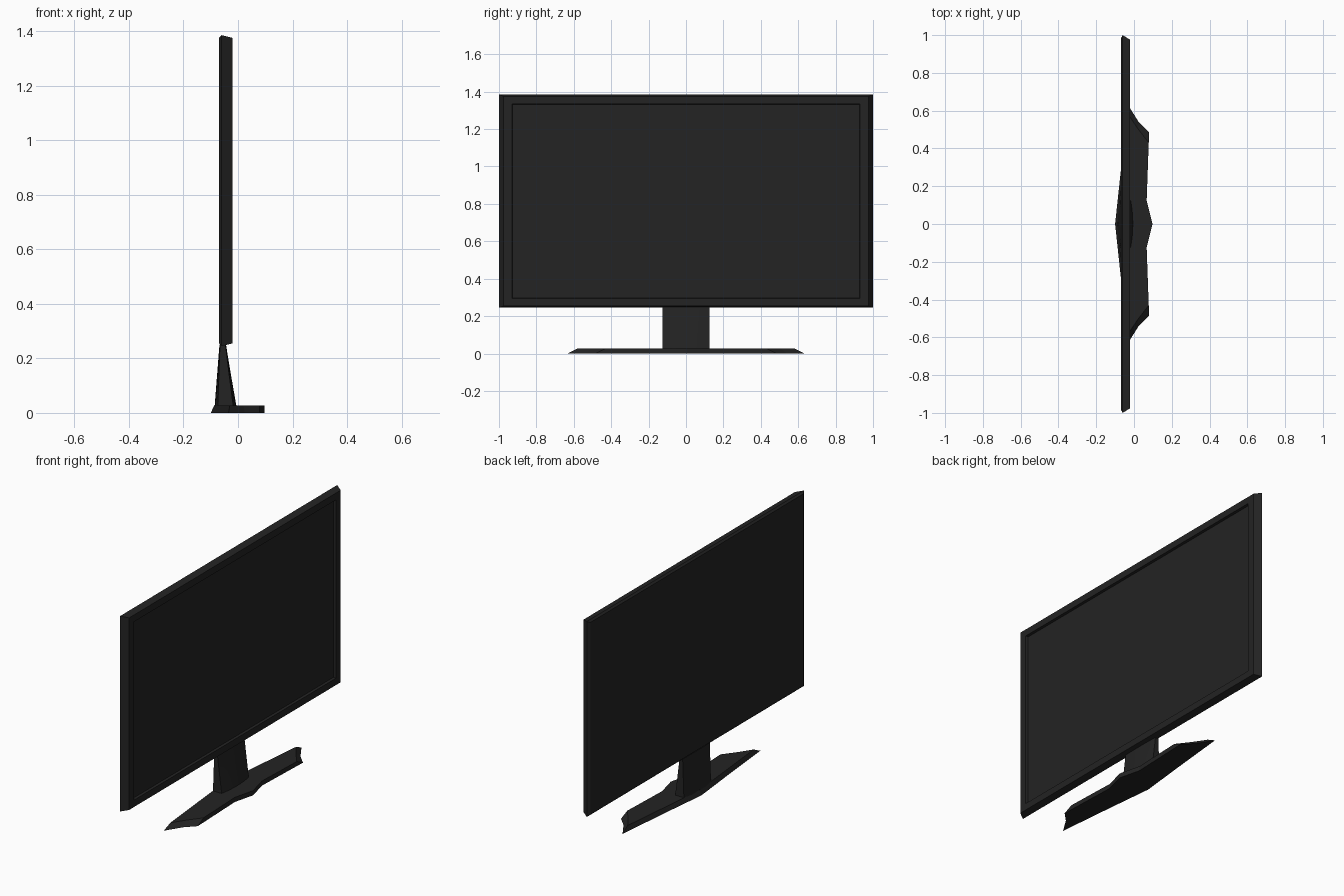
import bpy
import bmesh
import math

if "Cube" in bpy.data.objects:
    bpy.data.objects.remove(bpy.data.objects["Cube"])

black = bpy.data.materials.new("matte_black")
black.diffuse_color = (0.017, 0.017, 0.017, 1)
black.use_nodes = True
black.node_tree.nodes["Principled BSDF"].inputs["Base Color"].default_value = black.diffuse_color


def loft(name, rings, smooth=False):
    """Skin equal-length rings of points and cap both ends."""
    bm = bmesh.new()
    loops = [[bm.verts.new(p) for p in ring] for ring in rings]
    n = len(loops[0])
    for a, b in zip(loops, loops[1:]):
        for i in range(n):
            j = (i + 1) % n
            bm.faces.new((a[i], a[j], b[j], b[i]))
    bm.faces.new(loops[0][::-1])
    bm.faces.new(loops[-1])
    bmesh.ops.recalc_face_normals(bm, faces=bm.faces)
    me = bpy.data.meshes.new(name)
    bm.to_mesh(me)
    bm.free()
    ob = bpy.data.objects.new(name, me)
    bpy.context.collection.objects.link(ob)
    me.materials.append(black)
    if smooth:
        bpy.context.view_layer.objects.active = ob
        ob.select_set(True)
        bpy.ops.object.shade_smooth_by_angle(angle=math.radians(35))
        ob.select_set(False)
    return ob


def rect(x, inset_y, inset_z):
    """Rectangle of the monitor at depth x, inset from its outer edge."""
    hy, hz, c = 1.0 - inset_y, 0.57 - inset_z, 0.815
    return [(x, -hy, c - hz), (x, hy, c - hz), (x, hy, c + hz), (x, -hy, c + hz)]


# Monitor: back, widest rim, bezel front, and recessed screen
loft("monitor_panel", [
    rect(-0.07, 0.018, 0.01),
    rect(-0.06, 0.0, 0.0),
    rect(-0.02, 0.025, 0.01),
    rect(-0.02, 0.07, 0.05),
    rect(-0.034, 0.073, 0.053),
])


def mirrored(half, z):
    """Mirror a half outline (first and last points on y = 0)."""
    return [(x, y, z) for x, y in half] + [(x, -y, z) for x, y in half[-2:0:-1]]


# Foot: shallow winged plate with bevelled back edge and tips
foot_low = [(-0.1, 0), (-0.07, 0.28), (-0.035, 0.635), (0.025, 0.54),
            (0.08, 0.485), (0.067, 0.125), (0.098, 0)]
foot_top = [(-0.087, 0), (-0.06, 0.28), (-0.03, 0.58), (0.02, 0.505),
            (0.078, 0.43), (0.067, 0.125), (0.098, 0)]
loft("foot", [mirrored(foot_low, 0), mirrored(foot_top, 0.027)])


# Neck: tapered wedge with gently bowed front and back
def neck_ring(back, front, bow, z):
    ys = [-0.125 + 0.25 * i / 8 for i in range(9)]
    def curve(y):
        return bow * (y / 0.125) ** 2
    return ([(front - curve(y), y, z) for y in ys] +
            [(back + curve(y), y, z) for y in reversed(ys)])


loft("neck", [
    neck_ring(-0.086, -0.005, 0.012, 0.02),
    neck_ring(-0.077, -0.025, 0.007, 0.135),
    neck_ring(-0.068, -0.044, 0.002, 0.25),
], smooth=True)
